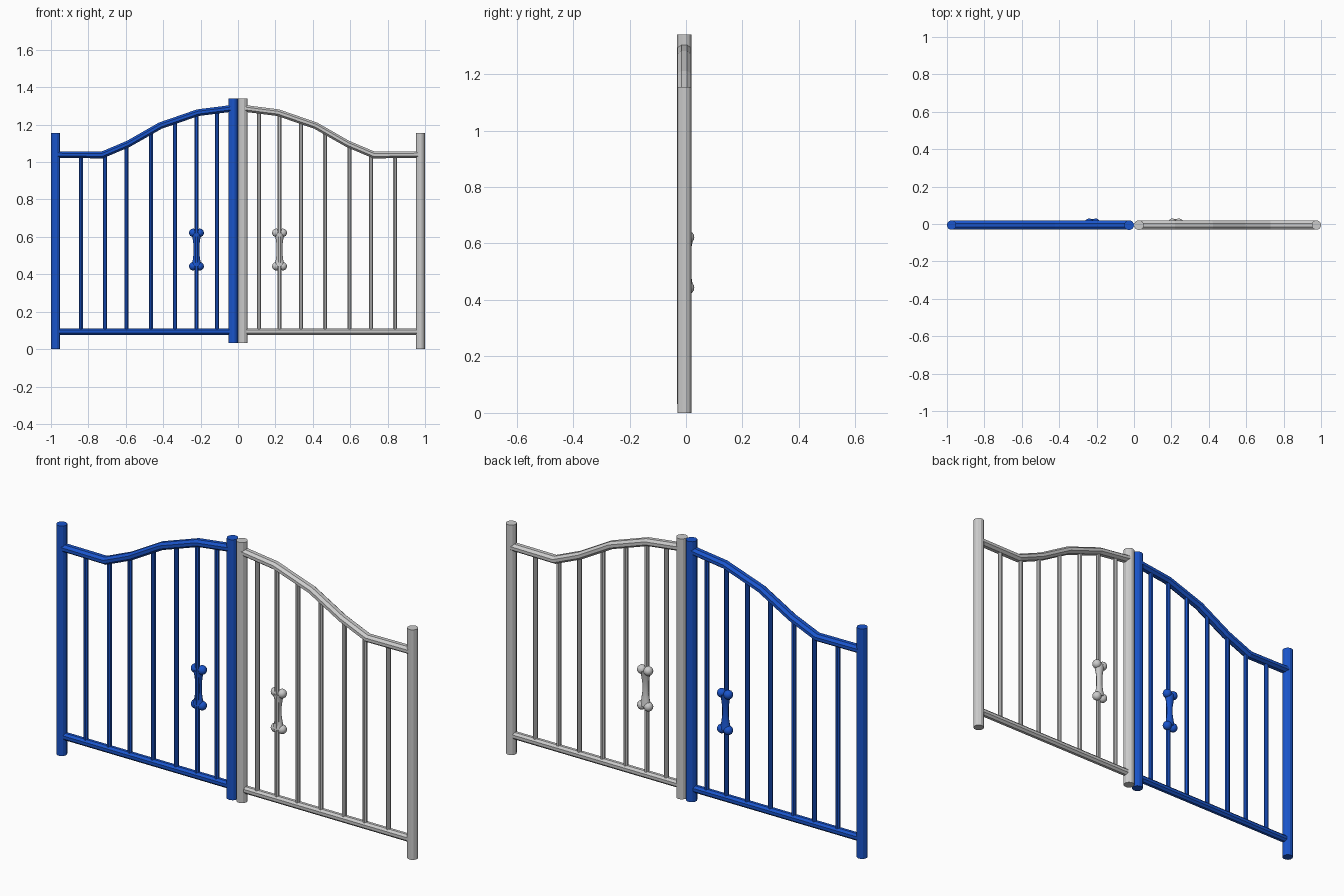
import bpy, bmesh, math
from mathutils import Vector

if "Cube" in bpy.data.objects:
    bpy.data.objects.remove(bpy.data.objects["Cube"])

Y = -0.006  # depth centre of the gate frame

blue = bpy.data.materials.new("blue_paint")
blue.diffuse_color = (0.01, 0.09, 0.6, 1)
blue.use_nodes = True
blue.node_tree.nodes["Principled BSDF"].inputs["Base Color"].default_value = blue.diffuse_color

# centre line of the curved top rail (x outward from the middle, z)
RAIL = [(0.035, 1.287), (0.215, 1.264), (0.415, 1.195), (0.587, 1.097), (0.727, 1.038), (0.965, 1.04)]
BARS = [0.112, 0.222, 0.337, 0.466, 0.595, 0.711, 0.84]


def rail_z(x):
    for (x0, z0), (x1, z1) in zip(RAIL, RAIL[1:]):
        if x0 <= x <= x1:
            return z0 + (z1 - z0) * (x - x0) / (x1 - x0)


def sweep(name, path, radii, mat, sides=8, depth=1.0, y=Y):
    """Tube along an x-z path; depth scales its section along y."""
    bm = bmesh.new()
    pts = [Vector((p[0], y, p[1])) for p in path]
    rings = []
    for i, p in enumerate(pts):
        a = (p - pts[i - 1]).normalized() if i else None
        b = (pts[i + 1] - p).normalized() if i < len(pts) - 1 else None
        t = ((a or b) + (b or a)).normalized()
        n = Vector((-t.z, 0, t.x)) / t.dot(a or b)
        ring = []
        for k in range(sides):
            ang = 2 * math.pi * (k + 0.5) / sides
            off = n * math.cos(ang) + Vector((0, depth * math.sin(ang), 0))
            ring.append(bm.verts.new(p + off * radii[i]))
        rings.append(ring)
    for r0, r1 in zip(rings, rings[1:]):
        for k in range(sides):
            j = (k + 1) % sides
            bm.faces.new((r0[k], r0[j], r1[j], r1[k]))
    bm.faces.new(rings[0])
    bm.faces.new(rings[-1])
    return finish(name, bm, mat)


def finish(name, bm, mat):
    bmesh.ops.recalc_face_normals(bm, faces=bm.faces)
    me = bpy.data.meshes.new(name)
    bm.to_mesh(me)
    bm.free()
    ob = bpy.data.objects.new(name, me)
    bpy.context.collection.objects.link(ob)
    if mat:
        me.materials.append(mat)
    return ob


def upright(name, x, z0, z1, r, mat, sides):
    return sweep(name, [(x, z0), (x, z1)], [r, r], mat, sides)


def leaf(side, s, mat):
    # posts
    upright(side + "_outer_post", s * 0.975, 0, 1.155, 0.0255, mat, 12)
    upright(side + "_inner_post", s * 0.0265, 0.032, 1.34, 0.0265, mat, 12)
    # rails
    sweep(side + "_top_rail", [(s * x, z) for x, z in RAIL], [0.0195] * len(RAIL), mat, 8, 1.3)
    sweep(side + "_bottom_rail", [(s * 0.03, 0.094), (s * 0.97, 0.094)], [0.019] * 2, mat, 8)
    # bars
    for i, x in enumerate(BARS):
        upright(f"{side}_bar_{i + 1}", s * x, 0.09, rail_z(x), 0.0115, mat, 8)
    # bone-shaped handle: waisted shaft and two knobs at each end
    bx = s * 0.222
    shaft = sweep(side + "_handle_shaft",
                  [(bx, z) for z in (0.445, 0.475, 0.51, 0.555, 0.59, 0.62)],
                  [0.028, 0.021, 0.016, 0.016, 0.021, 0.028], mat, 12, 0.8, 0.004)
    bm = bmesh.new()
    for dx in (-0.018, 0.018):
        for z in (0.443, 0.622):
            new = bmesh.ops.create_uvsphere(bm, u_segments=14, v_segments=8, radius=0.0225)
            bmesh.ops.translate(bm, verts=new["verts"], vec=(bx + dx, 0.007, z))
    knobs = finish(side + "_handle_knobs", bm, mat)
    for ob in (shaft, knobs):
        bpy.ops.object.select_all(action='DESELECT')
        ob.select_set(True)
        bpy.context.view_layer.objects.active = ob
        bpy.ops.object.shade_smooth_by_angle(angle=math.radians(40))


leaf("left", -1, blue)
leaf("right", 1, None)
